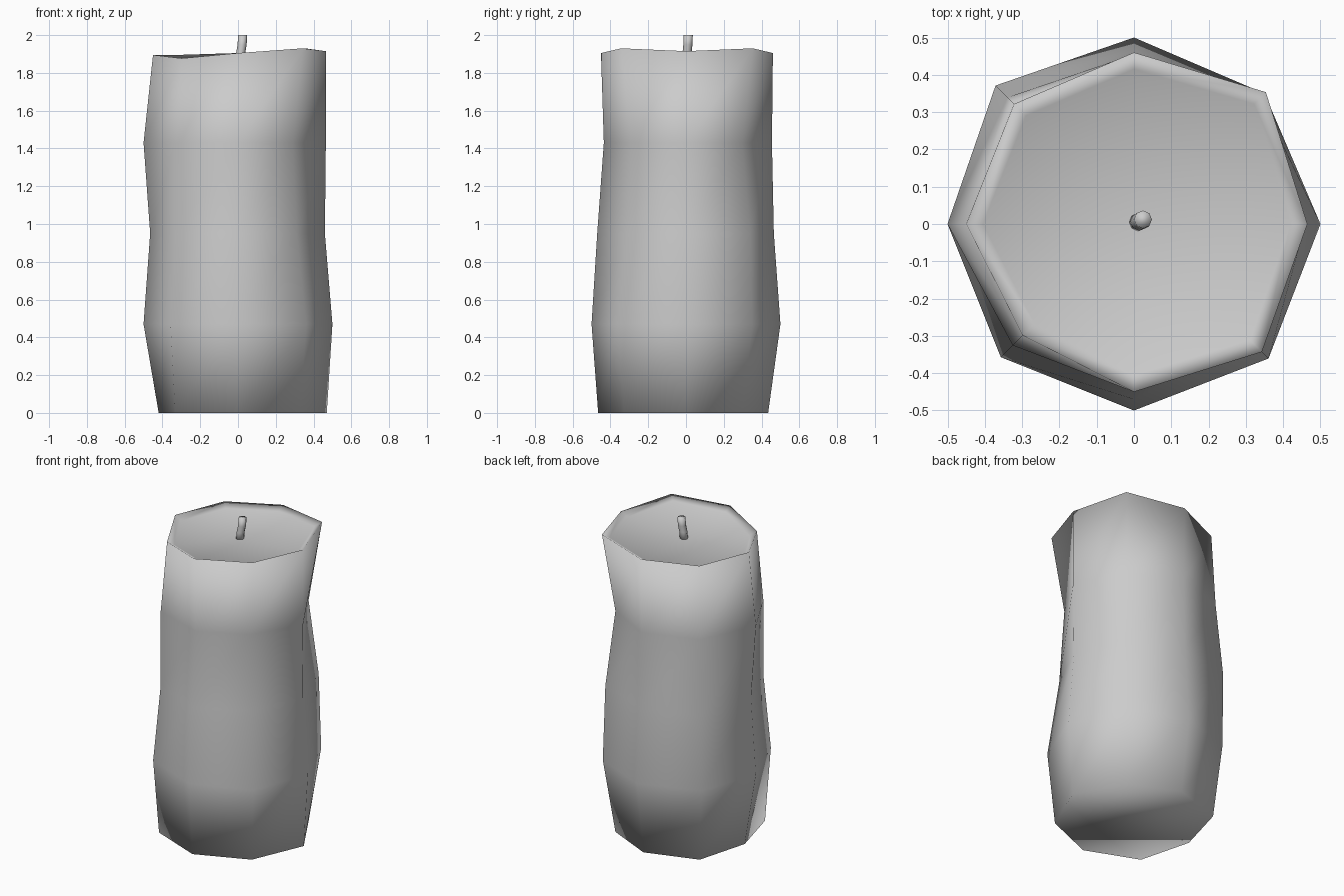
import bpy, bmesh
from math import cos, sin, pi

if "Cube" in bpy.data.objects:
    bpy.data.objects.remove(bpy.data.objects["Cube"])

SIDES = 8


def ring(bm, radii, heights, cx=0.0, cy=0.0):
    return [bm.verts.new((cx + r * cos(2 * pi * i / SIDES), cy + r * sin(2 * pi * i / SIDES), z))
            for i, (r, z) in enumerate(zip(radii, heights))]


def bridge(bm, low, high):
    for i in range(SIDES):
        j = (i + 1) % SIDES
        bm.faces.new((low[i], low[j], high[j], high[i]))


def finish(bm, name):
    bmesh.ops.recalc_face_normals(bm, faces=bm.faces[:])
    for f in bm.faces:
        f.smooth = True
    mesh = bpy.data.meshes.new(name)
    bm.to_mesh(mesh)
    bm.free()
    obj = bpy.data.objects.new(name, mesh)
    bpy.context.collection.objects.link(obj)
    return obj


# Wax body: uneven octagonal rings, radii run anticlockwise from +x
profile = [
    (0.00, [.47, .42, .435, .465, .42, .47, .465, .465]),
    (0.47, [.50, .495, .50, .52, .50, .505, .50, .51]),
    (0.95, [.46, .48, .465, .525, .465, .46, .47, .44]),
    (1.43, [.465, .42, .455, .48, .50, .46, .435, .41]),
]
rim_r = [.465, .50, .46, .455, .45, .422, .45, .485]
rim_z = [1.915, 1.93, 1.905, 1.895, 1.895, 1.877, 1.905, 1.93]

bm = bmesh.new()
rings = [ring(bm, radii, [z] * SIDES) for z, radii in profile]
rings.append(ring(bm, rim_r, rim_z))
# Sunken top just inside the rim
rings.append(ring(bm, [r - .045 for r in rim_r], [z - .025 for z in rim_z]))
for low, high in zip(rings, rings[1:]):
    bridge(bm, low, high)
centre = bm.verts.new((0.01, 0.005, 1.865))
for i in range(SIDES):
    bm.faces.new((rings[-1][i], rings[-1][(i + 1) % SIDES], centre))
bm.faces.new(rings[0][::-1])
finish(bm, "candle_wax")

# Wick: thin, slightly bent stem
bm = bmesh.new()
path = [(.010, .005, 1.85), (.015, .006, 1.91), (.022, .010, 1.95), (.024, .012, 2.0)]
stem = [ring(bm, [.024] * SIDES, [z] * SIDES, x, y) for x, y, z in path]
for low, high in zip(stem, stem[1:]):
    bridge(bm, low, high)
bm.faces.new(stem[0][::-1])
bm.faces.new(stem[-1])
finish(bm, "wick")
